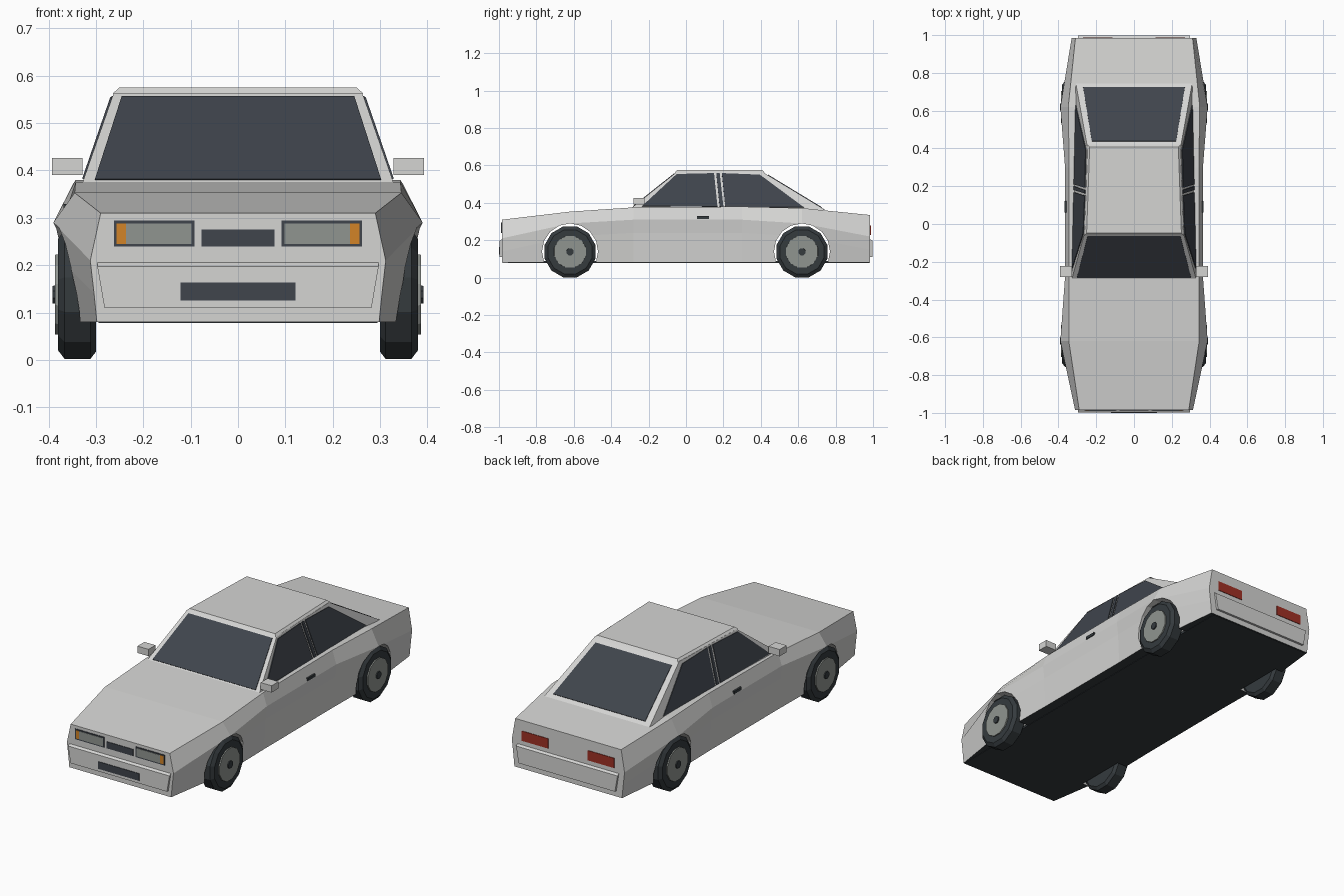
import bpy, bmesh, math
from mathutils import Vector, Matrix

cube = bpy.data.objects.get("Cube")
if cube:
    bpy.data.objects.remove(cube, do_unlink=True)


def material(name, r, g, b):
    m = bpy.data.materials.new(name)
    m.use_nodes = True
    m.diffuse_color = (r, g, b, 1)
    m.node_tree.nodes["Principled BSDF"].inputs["Base Color"].default_value = (r, g, b, 1)
    return m


PAINT = material("silver_paint", 0.66, 0.66, 0.65)
GLASS = material("tinted_glass", 0.05, 0.058, 0.072)
RUBBER = material("black_rubber", 0.035, 0.043, 0.048)
METAL = material("grey_metal", 0.28, 0.30, 0.28)
AMBER = material("amber_lamp", 0.65, 0.23, 0.02)
RED = material("red_lamp", 0.35, 0.03, 0.018)


def finish(name, bm, *mats):
    bmesh.ops.recalc_face_normals(bm, faces=bm.faces)
    mesh = bpy.data.meshes.new(name)
    bm.to_mesh(mesh)
    bm.free()
    for m in mats:
        mesh.materials.append(m)
    ob = bpy.data.objects.new(name, mesh)
    bpy.context.collection.objects.link(ob)
    return ob


def loft(name, rings, *mats):
    """Skin closed rings of equal point count and cap both ends."""
    bm = bmesh.new()
    loops = [[bm.verts.new(p) for p in ring] for ring in rings]
    n = len(loops[0])
    for a, b in zip(loops, loops[1:]):
        for i in range(n):
            j = (i + 1) % n
            bm.faces.new((a[i], a[j], b[j], b[i]))
    bm.faces.new(loops[0])
    bm.faces.new(loops[-1])
    return finish(name, bm, *mats)


def plate(name, corners, mat, t=0.003):
    """Thin panel centred on the surface given by its corners."""
    pts = [Vector(c) for c in corners]
    n = (pts[2] - pts[0]).cross(pts[3] - pts[1]).normalized() * t
    return loft(name, [[p - n for p in pts], [p + n for p in pts]], mat)


def box(name, lo, hi, mat):
    (a, b, c), (d, e, f) = lo, hi
    return loft(name, [[(x, b, c), (x, e, c), (x, e, f), (x, b, f)] for x in (a, d)], mat)


def end_panel(name, x0, x1, z0, z1, y, mat, t=0.003):
    return plate(name, [(x0, y, z0), (x1, y, z0), (x1, y, z1), (x0, y, z1)], mat, t)


SIDES = (("left", 1), ("right", -1))
ENDS = (("front", -1), ("rear", 1))
AXLE, HUB = 0.62, 0.138

# Body shell: y, top half width, top height, widest half width, its height, sill half width
SECTIONS = [
    (-0.985, 0.29, 0.31, 0.312, 0.21, 0.298),
    (-0.62, 0.345, 0.353, 0.39, 0.29, 0.355),
    (-0.28, 0.343, 0.376, 0.365, 0.31, 0.35),
    (0.30, 0.343, 0.38, 0.365, 0.31, 0.35),
    (0.62, 0.348, 0.372, 0.39, 0.29, 0.355),
    (0.985, 0.31, 0.335, 0.33, 0.22, 0.315),
]
rings = []
for y, tw, tz, ww, wz, bw in SECTIONS:
    half = [(bw, 0.08), (ww - 0.008, wz - 0.07), (ww, wz), (tw, tz)]
    rings.append([(x, y, z) for x, z in half] + [(-x, y, z) for x, z in reversed(half)])
body = loft("body_shell", rings, PAINT, RUBBER)
for f in body.data.polygons:
    f.material_index = int(f.normal.z < -0.9)

# Wheel arches cut through the shell
bpy.context.view_layer.objects.active = body
for end, s in ENDS:
    ring = [(s * AXLE + 0.15 * math.cos(a), 0.14 + 0.15 * math.sin(a))
            for a in (math.tau * i / 16 for i in range(16))]
    cutter = loft("arch_cutter", [[(x, y, z) for y, z in ring] for x in (-0.5, 0.5)])
    cutter.hide_render = True
    mod = body.modifiers.new("arch", 'BOOLEAN')
    mod.operation, mod.solver, mod.object = 'DIFFERENCE', 'EXACT', cutter
    bpy.ops.object.modifier_apply(modifier=mod.name)
    bpy.data.objects.remove(cutter, do_unlink=True)
box("floor_pan", (-0.295, -0.98, 0.078), (0.295, 0.98, 0.09), RUBBER)

# Cabin corners on the left side
FB, FT = Vector((0.33, -0.295, 0.37)), Vector((0.262, -0.05, 0.565))
RB, RT = Vector((0.308, 0.745, 0.362)), Vector((0.247, 0.41, 0.565))


def flip(p):
    return Vector((-p[0], p[1], p[2]))


loft("cabin", [[FB, RB, flip(RB), flip(FB)], [FT, RT, flip(RT), flip(FT)]], PAINT)
roof_low = [(0.264, -0.06, 0.563), (0.247, 0.42, 0.563), (-0.247, 0.42, 0.563), (-0.264, -0.06, 0.563)]
roof_high = [(x * 0.95, 0.18 + (y - 0.18) * 0.95, 0.575) for x, y, z in roof_low]
loft("roof_panel", [roof_low, roof_high], PAINT)


# Windscreens inset from the pillar lines
def screen(name, low, high, u, v0, v1):
    a, b = low.lerp(high, v0), low.lerp(high, v1)
    a.x *= u
    b.x *= u
    plate(name, [a, flip(a), flip(b), b], GLASS)


screen("windscreen", FB, FT, 0.925, 0.05, 0.95)
screen("rear_window", RB, RT, 0.885, 0.06, 0.92)


# Side glass follows the lean of the cabin side
def side_point(y, z):
    v = (z - FB.z) / (FT.z - FB.z)
    a, b = FB.lerp(FT, v), RB.lerp(RT, v)
    return a.lerp(b, (y - a.y) / (b.y - a.y))


WINDOWS = {
    "front_side_window": [(-0.235, 0.382), (-0.05, 0.553), (0.15, 0.558), (0.168, 0.382)],
    "pillar_trim": [(0.18, 0.382), (0.162, 0.558), (0.18, 0.558), (0.2, 0.382)],
    "rear_side_window": [(0.21, 0.382), (0.192, 0.558), (0.395, 0.55), (0.63, 0.382)],
}
for side, s in SIDES:
    for name, outline in WINDOWS.items():
        pts = [side_point(y, z) for y, z in outline]
        plate(f"{side}_{name}", [(s * p.x, p.y, p.z) for p in pts], GLASS, 0.0045)
    # Mirrors and door handles
    box(f"{side}_mirror", (s * 0.328, -0.28, 0.39), (s * 0.393, -0.222, 0.426), PAINT)
    box(f"{side}_door_handle", (s * 0.35, 0.06, 0.314), (s * 0.368, 0.122, 0.329), RUBBER)

# Bumpers
for end, s in ENDS:
    prof = [(0.975, 0.212), (0.997, 0.197), (0.997, 0.11), (0.975, 0.11)]
    bumper = [[(sx * (0.297 if z > 0.15 else 0.282), s * y, z) for y, z in prof] for sx in (-1, 1)]
    loft(f"{end}_bumper", bumper, PAINT)

# Nose and tail details
end_panel("grille", -0.077, 0.077, 0.24, 0.275, -0.985, GLASS)
end_panel("front_intake", -0.121, 0.121, 0.125, 0.163, -0.997, GLASS)
for side, s in SIDES:
    end_panel(f"{side}_headlight_surround", s * 0.092, s * 0.262, 0.239, 0.294, -0.985, GLASS)
    end_panel(f"{side}_headlight", s * 0.098, s * 0.237, 0.245, 0.288, -0.985, METAL, 0.0045)
    end_panel(f"{side}_indicator", s * 0.237, s * 0.257, 0.245, 0.288, -0.985, AMBER, 0.0045)
    end_panel(f"{side}_tail_lamp", s * 0.115, s * 0.27, 0.228, 0.28, 0.985, RED)


# Wheels: twelve sided tyre, metal disc and hub cap
def wheel_part(name, profile, cx, y, mat, sides=12):
    rings = []
    for x, r in profile:
        rings.append([(cx * x, y + r * math.cos(a), HUB + r * math.sin(a))
                      for a in (math.tau * (i + 0.5) / sides for i in range(sides))])
    loft(name, rings, mat)


TYRE = [(0.30, 0.125), (0.312, 0.141), (0.366, 0.141), (0.38, 0.122)]
for end, e in ENDS:
    for side, s in SIDES:
        label = f"{end}_{side}"
        wheel_part(f"{label}_tyre", TYRE, s, e * AXLE, RUBBER)
        wheel_part(f"{label}_rim", [(0.35, 0.09), (0.386, 0.087)], s, e * AXLE, METAL)
        wheel_part(f"{label}_hub_cap", [(0.37, 0.021), (0.392, 0.02)], s, e * AXLE, RUBBER, 8)
